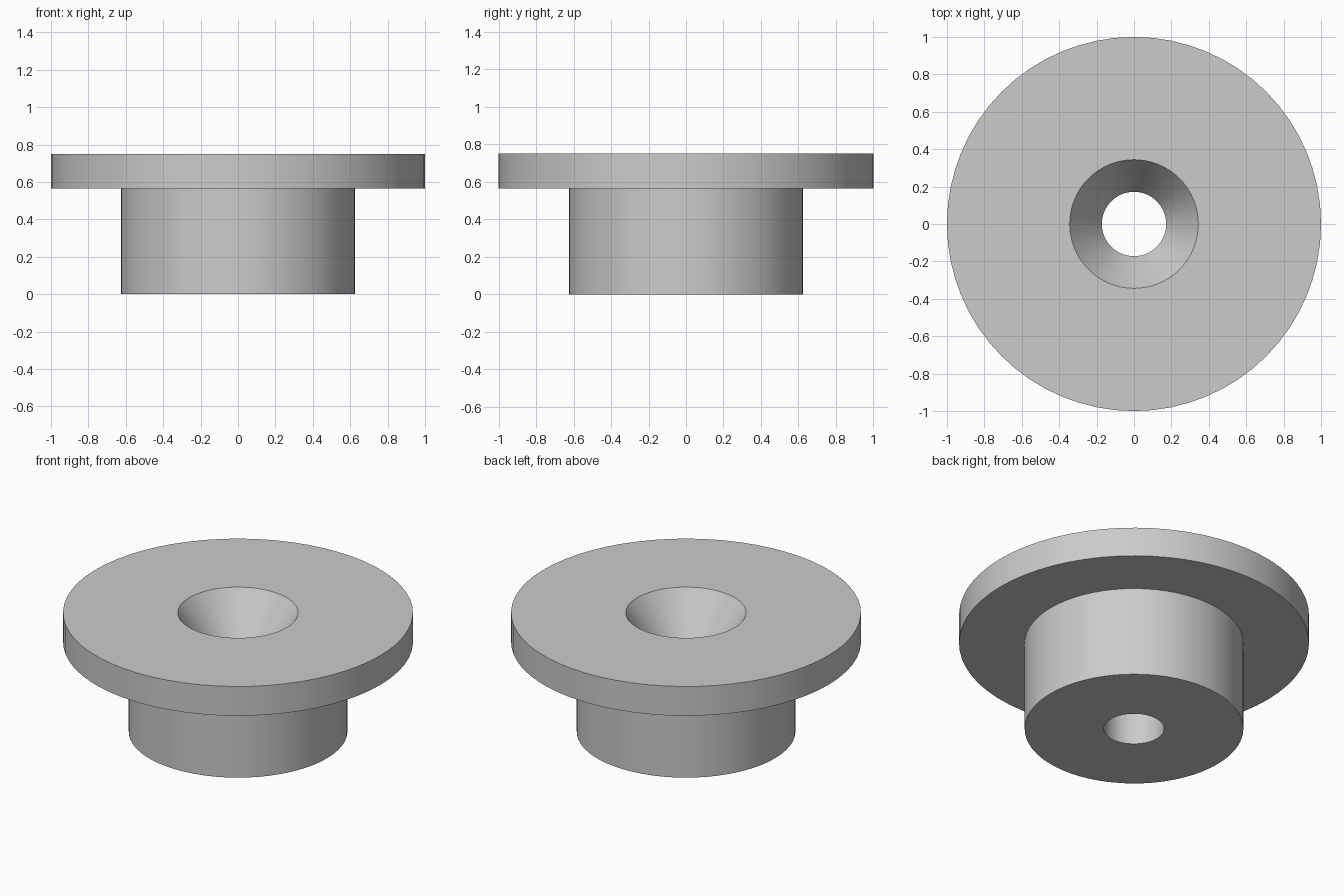
import bpy, bmesh, math

cube = bpy.data.objects.get("Cube")
if cube:
    bpy.data.objects.remove(cube, do_unlink=True)

SEGMENTS = 64

# Plain grey metal
metal = bpy.data.materials.new("grey_metal")
metal.use_nodes = True
grey = (0.6, 0.6, 0.6, 1.0)
metal.diffuse_color = grey
metal.node_tree.nodes["Principled BSDF"].inputs["Base Color"].default_value = grey


def lathe(name, profile):
    """Revolve a closed (radius, height) profile around z."""
    bm = bmesh.new()
    rings = []
    for radius, z in profile:
        ring = bmesh.ops.create_circle(bm, segments=SEGMENTS, radius=radius)["verts"]
        for v in ring:
            v.co.z = z
        rings.append(ring)
    for a, b in zip(rings, rings[1:] + rings[:1]):
        for i in range(SEGMENTS):
            j = (i + 1) % SEGMENTS
            bm.faces.new((a[i], a[j], b[j], b[i]))
    bmesh.ops.recalc_face_normals(bm, faces=bm.faces)
    mesh = bpy.data.meshes.new(name)
    bm.to_mesh(mesh)
    bm.free()
    obj = bpy.data.objects.new(name, mesh)
    bpy.context.collection.objects.link(obj)
    mesh.materials.append(metal)
    bpy.ops.object.select_all(action="DESELECT")
    obj.select_set(True)
    bpy.context.view_layer.objects.active = obj
    bpy.ops.object.shade_smooth_by_angle(angle=math.radians(30))
    return obj


# Flanged bushing: body, flange, countersink and through hole
lathe("flanged_bushing", [
    (0.172, 0.0), (0.625, 0.0),
    (0.625, 0.565), (1.0, 0.565),
    (1.0, 0.75), (0.344, 0.75),
    (0.172, 0.5),
])
